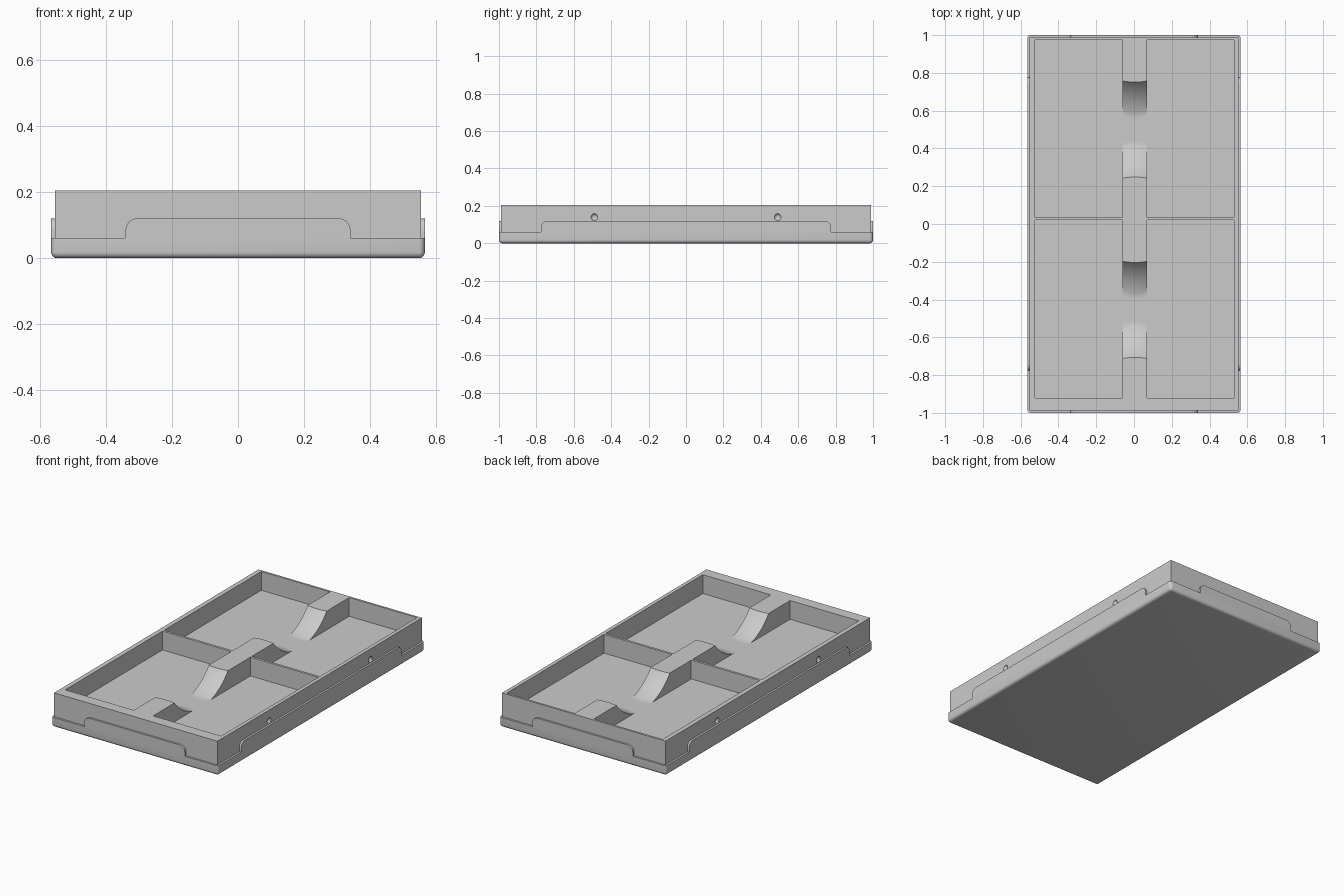
import bpy, bmesh, math
from mathutils import Matrix

cube = bpy.data.objects.get("Cube")
if cube:
    bpy.data.objects.remove(cube, do_unlink=True)

HALF_X, HALF_Y = 0.565, 1.0       # base outline
WALL_X, WALL_Y = 0.553, 0.988     # tray walls
STEP, CLIP_TOP, FLOOR, TOP = 0.06, 0.12, 0.09, 0.205

grey = bpy.data.materials.new("grey plastic")
grey.use_nodes = True
colour = (0.6, 0.6, 0.6, 1)
grey.diffuse_color = colour
grey.node_tree.nodes["Principled BSDF"].inputs["Base Color"].default_value = colour


def finish(bm, name):
    bmesh.ops.recalc_face_normals(bm, faces=bm.faces)
    mesh = bpy.data.meshes.new(name)
    bm.to_mesh(mesh)
    bm.free()
    mesh.materials.append(grey)
    obj = bpy.data.objects.new(name, mesh)
    bpy.context.collection.objects.link(obj)
    return obj


def box_mesh(x0, x1, y0, y1, z0, z1):
    bm = bmesh.new()
    bmesh.ops.create_cube(bm, size=1)
    bmesh.ops.scale(bm, verts=bm.verts, vec=(x1 - x0, y1 - y0, z1 - z0))
    bmesh.ops.translate(bm, verts=bm.verts,
                        vec=((x0 + x1) / 2, (y0 + y1) / 2, (z0 + z1) / 2))
    return bm


def activate(obj):
    bpy.ops.object.select_all(action='DESELECT')
    obj.select_set(True)
    bpy.context.view_layer.objects.active = obj


def smooth(obj, angle=30):
    activate(obj)
    bpy.ops.object.shade_smooth_by_angle(angle=math.radians(angle))


def cut(obj, cutter):
    cutter.hide_render = True
    mod = obj.modifiers.new("cut", 'BOOLEAN')
    mod.operation, mod.solver, mod.object = 'DIFFERENCE', 'EXACT', cutter
    activate(obj)
    bpy.ops.object.modifier_apply(modifier=mod.name)
    bpy.data.objects.remove(cutter, do_unlink=True)


def scoop_cutter(y_mid):
    """Saddle-shaped arc across the central ridge, flattened at the floor."""
    bm = bmesh.new()
    x_mid, half, height, steps = 0.005, 0.075, 0.4, 40
    rows = []
    for i in range(9):
        t = i / 4 - 1
        radius = 0.318 + 0.007 * t * t
        row = []
        for j in range(steps + 1):
            a = math.pi * (0.2 + 0.6 * j / steps)
            row.append(bm.verts.new((x_mid + half * t,
                                     y_mid - radius * math.cos(a),
                                     max(FLOOR, height - radius * math.sin(a)))))
        rows.append(row)
    for r0, r1 in zip(rows, rows[1:]):
        for j in range(steps):
            bm.faces.new((r0[j], r0[j + 1], r1[j + 1], r1[j]))
        bm.faces.new((r0[0], r1[0], r1[-1], r0[-1]))
    bm.faces.new(rows[0])
    bm.faces.new(rows[-1])
    return finish(bm, "scoop_cutter")


# Base plate with rounded corners and underside
bm = box_mesh(-HALF_X, HALF_X, -HALF_Y, HALF_Y, 0, STEP)
edges = [e for e in bm.edges
         if max(v.co.z for v in e.verts) < 0.01
         or abs(e.verts[0].co.z - e.verts[1].co.z) > 0.01]
bmesh.ops.bevel(bm, geom=edges, offset=0.018, segments=5, profile=0.5, affect='EDGES')
smooth(finish(bm, "base_plate"))

# Tray with four pockets, two finger scoops and side dimples
tray = finish(box_mesh(-WALL_X, WALL_X, -WALL_Y, WALL_Y, 0.04, TOP), "tray")
for x0, x1 in ((-0.525, -0.06), (0.07, 0.53)):
    for y0, y1 in ((-0.92, 0.02), (0.035, 0.975)):
        cut(tray, finish(box_mesh(x0, x1, y0, y1, FLOOR, 0.3), "pocket_cutter"))
for y_mid in (-0.455, 0.5):
    cut(tray, scoop_cutter(y_mid))
for side in (-1, 1):
    for y in (-0.49, 0.49):
        bm = bmesh.new()
        bmesh.ops.create_uvsphere(bm, u_segments=20, v_segments=12, radius=0.02)
        bmesh.ops.translate(bm, verts=bm.verts, vec=(side * (WALL_X + 0.008), y, 0.14))
        cut(tray, finish(bm, "dimple_cutter"))
smooth(tray)


def clip(name, half, reach, wall, angle):
    """Raised lip with rounded upper corners, standing on the base edge."""
    r = 0.035
    outline = [(-half, STEP)]
    for side in (-1, 1):
        for k in range(7):
            a = math.pi / 2 * (k / 6 if side < 0 else 1 - k / 6)
            outline.append((side * (half - r + r * math.cos(a)),
                            CLIP_TOP - r + r * math.sin(a)))
    outline.append((half, STEP))
    bm = bmesh.new()
    face = bm.faces.new([bm.verts.new((x, -reach, z)) for x, z in outline])
    new = bmesh.ops.extrude_face_region(bm, geom=[face])["geom"]
    bmesh.ops.translate(bm, verts=[g for g in new if isinstance(g, bmesh.types.BMVert)],
                        vec=(0, reach - wall + 0.003, 0))
    bmesh.ops.rotate(bm, verts=bm.verts, matrix=Matrix.Rotation(angle, 3, 'Z'))
    bmesh.ops.remove_doubles(bm, verts=bm.verts, dist=0.0001)
    smooth(finish(bm, name))


# Lips on all four sides
clip("front_lip", 0.34, HALF_Y, WALL_Y, 0)
clip("right_lip", 0.775, HALF_X, WALL_X, -math.pi / 2)
clip("back_lip", 0.34, HALF_Y, WALL_Y, math.pi)
clip("left_lip", 0.775, HALF_X, WALL_X, math.pi / 2)
